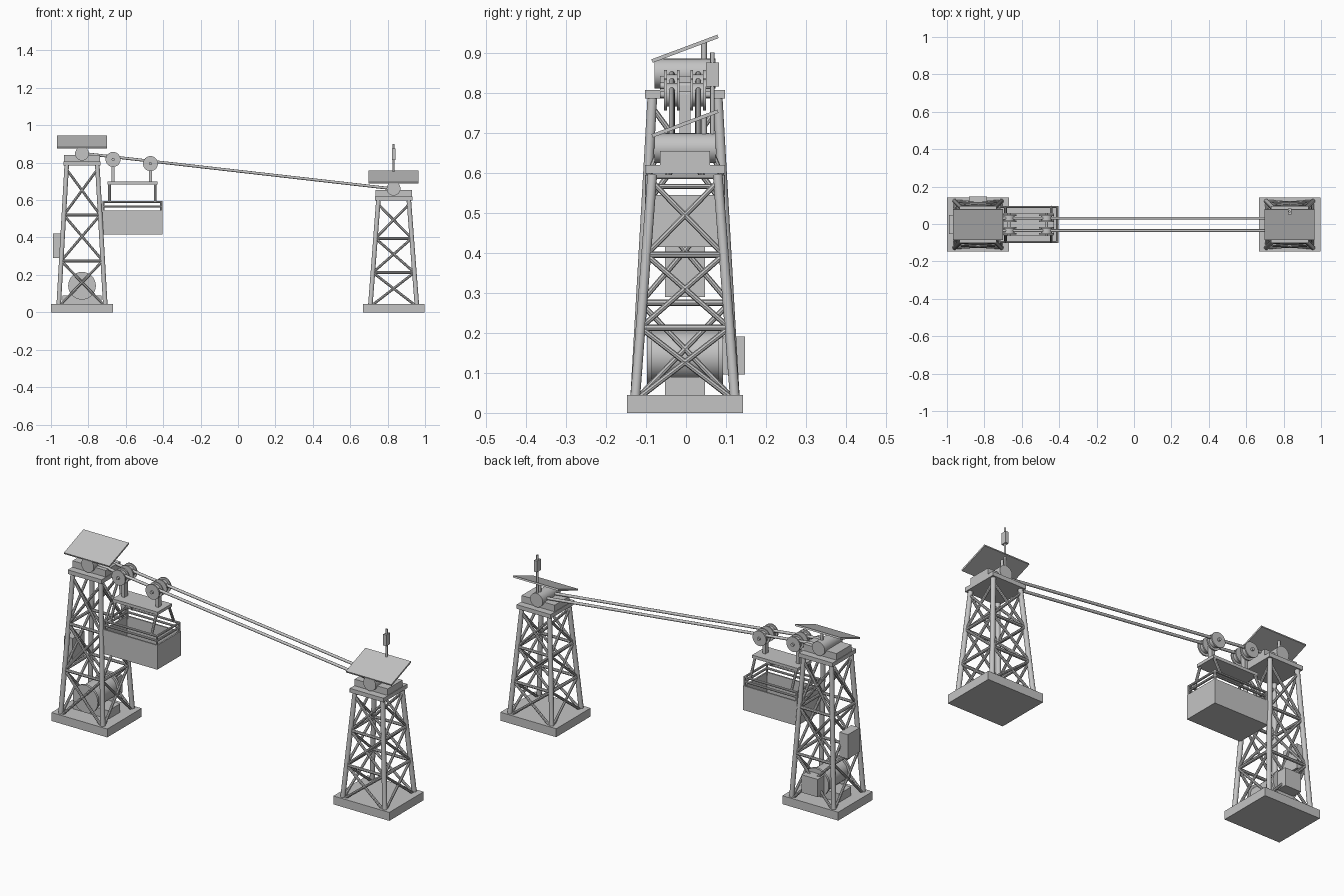
import bpy, bmesh, math
from mathutils import Vector, Matrix

if "Cube" in bpy.data.objects:
    bpy.data.objects.remove(bpy.data.objects["Cube"], do_unlink=True)

CY = -0.0025          # depth of the centre line
grey = bpy.data.materials.new("plain_grey")
grey.use_nodes = True
grey.diffuse_color = (0.55, 0.55, 0.55, 1)
grey.node_tree.nodes["Principled BSDF"].inputs["Base Color"].default_value = (0.55, 0.55, 0.55, 1)


class Part:
    """Collects boxes and rods into one named object."""

    def __init__(self, name):
        self.name, self.bm = name, bmesh.new()

    def box(self, centre, size, tilt=0.0):
        m = (Matrix.Translation(centre) @ Matrix.Rotation(tilt, 4, 'X')
             @ Matrix.Diagonal((*size, 1)))
        bmesh.ops.create_cube(self.bm, size=1, matrix=m)
        return self

    def rod(self, a, b, r, sides=12):
        a, b = Vector(a), Vector(b)
        d = b - a
        m = Matrix.Translation((a + b) / 2) @ d.to_track_quat('Z', 'Y').to_matrix().to_4x4()
        bmesh.ops.create_cone(self.bm, cap_ends=True, segments=sides, radius1=r,
                              radius2=r, depth=d.length, matrix=m)
        return self

    def disc(self, x, y, z, r, width):
        return self.rod((x, y - width / 2, z), (x, y + width / 2, z), r, 32)

    def done(self):
        mesh = bpy.data.meshes.new(self.name)
        self.bm.to_mesh(mesh)
        self.bm.free()
        mesh.materials.append(grey)
        ob = bpy.data.objects.new(self.name, mesh)
        bpy.context.collection.objects.link(ob)
        bpy.ops.object.select_all(action='DESELECT')
        ob.select_set(True)
        bpy.context.view_layer.objects.active = ob
        bpy.ops.object.shade_smooth_by_angle(angle=math.radians(40))


CORNERS = [(-1, -1), (1, -1), (1, 1), (-1, 1)]


def tower(side, x, top):
    foot, head, z0, bays = 0.125, 0.083, 0.03, 3

    def node(corner, level):
        t = level / bays
        w = foot + (head - foot) * t
        return (x + corner[0] * w, CY + corner[1] * w, z0 + (top - 0.02 - z0) * t)

    Part(side + "_tower_base").box((x, CY, 0.0225), (0.33, 0.29, 0.045)).done()
    legs, braces = Part(side + "_tower_legs"), Part(side + "_tower_braces")
    for i, c in enumerate(CORNERS):
        n = CORNERS[(i + 1) % 4]
        legs.rod(node(c, 0), node(c, bays + 0.1), 0.0125)
        for k in range(bays):
            braces.rod(node(c, k), node(n, k + 1), 0.007, 8)
            braces.rod(node(n, k), node(c, k + 1), 0.007, 8)
            if k:
                braces.rod(node(c, k), node(n, k), 0.008, 8)
    legs.done()
    braces.done()

    # Head platform, saddle block and rope drum
    Part(side + "_platform").box((x, CY, top + 0.011), (0.2, 0.2, 0.022)).done()
    Part(side + "_saddle_block").box((x, CY, top + 0.039), (0.195, 0.125, 0.036)).done()
    Part(side + "_head_drum").disc(x, CY, top + 0.063, 0.037, 0.153).done()

    # Sloping roof on a post
    Part(side + "_roof").box((x, CY, top + 0.125), (0.268, 0.176, 0.009),
                             math.radians(20.5)).done()
    Part(side + "_roof_post").rod((x, 0.045, top + 0.06), (x, 0.045, top + 0.14), 0.007).done()


LX, RX = -0.834, 0.832
tower("right", LX, 0.785)
tower("left", RX, 0.598)

# Antenna mast on the lower tower
Part("antenna_mast").rod((RX, 0.066, 0.65), (RX, 0.066, 0.9), 0.0055).done()
Part("antenna_box").box((RX, 0.066, 0.845), (0.018, 0.032, 0.06)).done()

# Winch and control cabinet in the taller tower
Part("winch_bed").box((LX, CY, 0.065), (0.21, 0.1, 0.05)).done()
winch = Part("winch_drum").disc(LX, CY, 0.142, 0.062, 0.18)
for s in (-1, 1):
    winch.disc(LX, CY + s * 0.089, 0.142, 0.074, 0.012)
winch.done()
Part("winch_motor").box((LX, 0.118, 0.143), (0.095, 0.06, 0.095)).done()
Part("control_cabinet").box((-0.965, CY, 0.355), (0.05, 0.1, 0.13)).done()

# Twin track ropes
ropes = Part("track_ropes")
for s in (-1, 1):
    y = CY + s * 0.033
    ropes.rod((LX, y, 0.85), (RX, y, 0.66), 0.0075)
ropes.done()

# Trolley: plate, brackets, axles and grooved wheels
BX = -0.565
Part("trolley_plate").box((BX, CY, 0.692), (0.268, 0.12, 0.016)).done()
wheels, brackets, axles = Part("trolley_wheels"), Part("trolley_brackets"), Part("trolley_axles")
for x, z in ((-0.668, 0.817), (-0.468, 0.795)):
    brackets.box((x, CY, (z + 0.695) / 2), (0.018, 0.028, z - 0.695))
    axles.disc(x, CY, z, 0.008, 0.125)
    for s in (-1, 1):
        y = CY + s * 0.033
        wheels.disc(x, y, z, 0.029, 0.034)
        for e in (-1, 1):
            wheels.disc(x, y + e * 0.016, z, 0.04, 0.007)
for p in (wheels, brackets, axles):
    p.done()

# Open basket with floor, four walls, posts and two rails
HX, HY, T = 0.16, 0.1, 0.008
basket = Part("basket").box((BX, CY, 0.421), (2 * HX, 2 * HY, 0.012))
for s in (-1, 1):
    basket.box((BX, CY + s * (HY - T / 2), 0.48), (2 * HX, T, 0.13))
    basket.box((BX + s * (HX - T / 2), CY, 0.48), (T, 2 * HY - 2 * T, 0.13))
basket.done()
rails, hangers = Part("basket_rails"), Part("basket_hangers")
for i, c in enumerate(CORNERS):
    n = CORNERS[(i + 1) % 4]
    a = [BX + c[0] * (HX - 0.006), CY + c[1] * (HY - 0.006)]
    b = [BX + n[0] * (HX - 0.006), CY + n[1] * (HY - 0.006)]
    rails.rod(a + [0.53], a + [0.594], 0.006, 8)
    for z in (0.566, 0.59):
        rails.rod(a + [z], b + [z], 0.006, 8)
    hx = BX + c[0] * 0.122
    hangers.rod((hx, CY + c[1] * 0.05, 0.69), (hx, CY + c[1] * 0.094, 0.588), 0.007, 8)
rails.done()
hangers.done()
